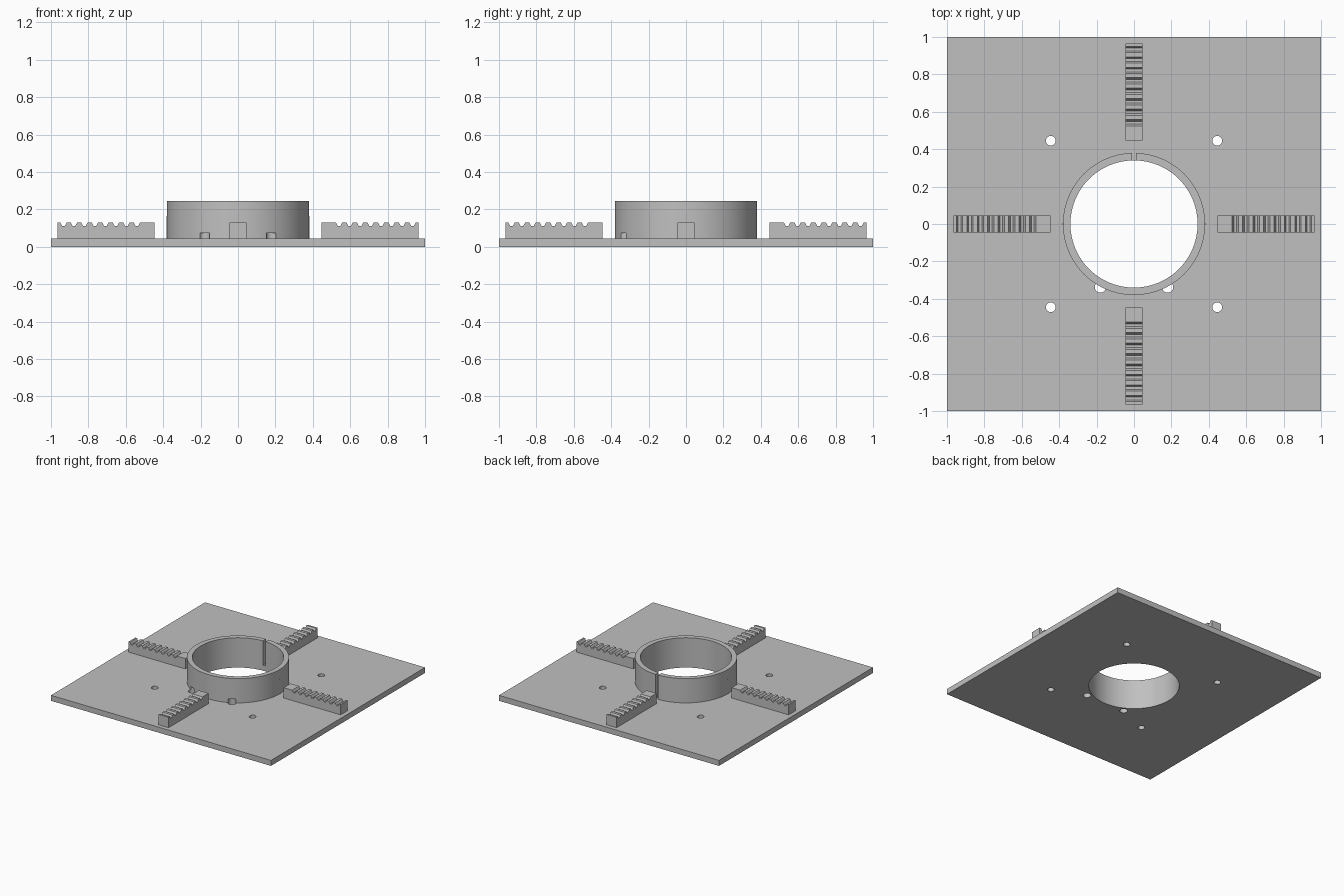
import bpy, bmesh, math
from mathutils import Matrix

if "Cube" in bpy.data.objects:
    bpy.data.objects.remove(bpy.data.objects["Cube"])

PLATE_TOP = 0.045
RING_TOP = 0.245
RING_OUT, RING_IN = 0.38, 0.34

grey = bpy.data.materials.new("plain_grey")
grey.use_nodes = True
grey.diffuse_color = (0.53, 0.53, 0.53, 1)
grey.node_tree.nodes["Principled BSDF"].inputs["Base Color"].default_value = (0.53, 0.53, 0.53, 1)


def finish(name, bm):
    bmesh.ops.recalc_face_normals(bm, faces=bm.faces)
    mesh = bpy.data.meshes.new(name)
    bm.to_mesh(mesh)
    bm.free()
    mesh.materials.append(grey)
    obj = bpy.data.objects.new(name, mesh)
    bpy.context.collection.objects.link(obj)
    return obj


def box(name, x, y, z):
    """Box from three (min, max) ranges."""
    bm = bmesh.new()
    bmesh.ops.create_cube(bm, size=1)
    for v in bm.verts:
        v.co = [r[0] if c < 0 else r[1] for c, r in zip(v.co, (x, y, z))]
    return finish(name, bm)


def cylinder(name, x, y, radius, z0, z1, sides):
    bm = bmesh.new()
    bmesh.ops.create_cone(bm, cap_ends=True, segments=sides, radius1=radius, radius2=radius,
                          depth=z1 - z0, matrix=Matrix.Translation((x, y, (z0 + z1) / 2)))
    return finish(name, bm)


def cut(target, cutters):
    for c in cutters:
        mod = target.modifiers.new("cut", "BOOLEAN")
        mod.operation, mod.solver, mod.object = "DIFFERENCE", "EXACT", c
        bpy.context.view_layer.objects.active = target
        bpy.ops.object.modifier_apply(modifier=mod.name)
        bpy.data.objects.remove(c)


def smooth(obj):
    bpy.ops.object.select_all(action="DESELECT")
    obj.select_set(True)
    bpy.context.view_layer.objects.active = obj
    bpy.ops.object.shade_smooth_by_angle(angle=math.radians(30))


def drain_cutters():
    return [cylinder("drain_cutter", s * 0.18, -0.337, 0.03, -0.1, 0.075, 24) for s in (-1, 1)]


# Square base plate with central bore, four screw holes and two drain holes
plate = box("base_plate", (-1, 1), (-1, 1), (0, PLATE_TOP))
holes = [cylinder("screw_cutter", sx * 0.445, sy * 0.445, 0.026, -0.1, 0.2, 24)
         for sx in (-1, 1) for sy in (-1, 1)]
cut(plate, [cylinder("bore_cutter", 0, 0, RING_IN, -0.1, 0.3, 96)] + holes + drain_cutters())
smooth(plate)

# Collar ring, slit at the back and notched above the drain holes
ring = cylinder("collar_ring", 0, 0, RING_OUT, PLATE_TOP, RING_TOP, 96)
cut(ring, [cylinder("bore_cutter", 0, 0, RING_IN, -0.1, 0.4, 96),
           box("slit_cutter", (-0.012, 0.012), (0.3, 0.45), (0, 0.4))] + drain_cutters())
smooth(ring)

# Small ribs on the collar's sides
for side, s in (("left", 1), ("right", -1)):
    box(side + "_collar_rib", sorted((s * 0.375, s * 0.383)), (-0.006, 0.006), (PLATE_TOP, 0.165))

# Toothed racks: one profile, extruded across and turned to each side
START, END, TOP, FLOOR, PITCH = 0.447, 0.965, 0.13, 0.111, 0.056
profile = [(START, PLATE_TOP), (START, TOP)]
for k in range(8):
    c = 0.541 + k * PITCH
    profile += [(c - 0.017, TOP), (c - 0.007, FLOOR), (c + 0.007, FLOOR), (c + 0.017, TOP)]
profile += [(END, TOP), (END, PLATE_TOP)]

for i, side in enumerate(("left", "back", "right", "front")):
    bm = bmesh.new()
    face = bm.faces.new([bm.verts.new((x, -0.045, z)) for x, z in profile])
    new = bmesh.ops.extrude_face_region(bm, geom=[face])["geom"]
    bmesh.ops.translate(bm, vec=(0, 0.09, 0), verts=[g for g in new if isinstance(g, bmesh.types.BMVert)])
    bmesh.ops.rotate(bm, verts=bm.verts, matrix=Matrix.Rotation(i * math.pi / 2, 3, "Z"))
    finish(side + "_rack", bm)
